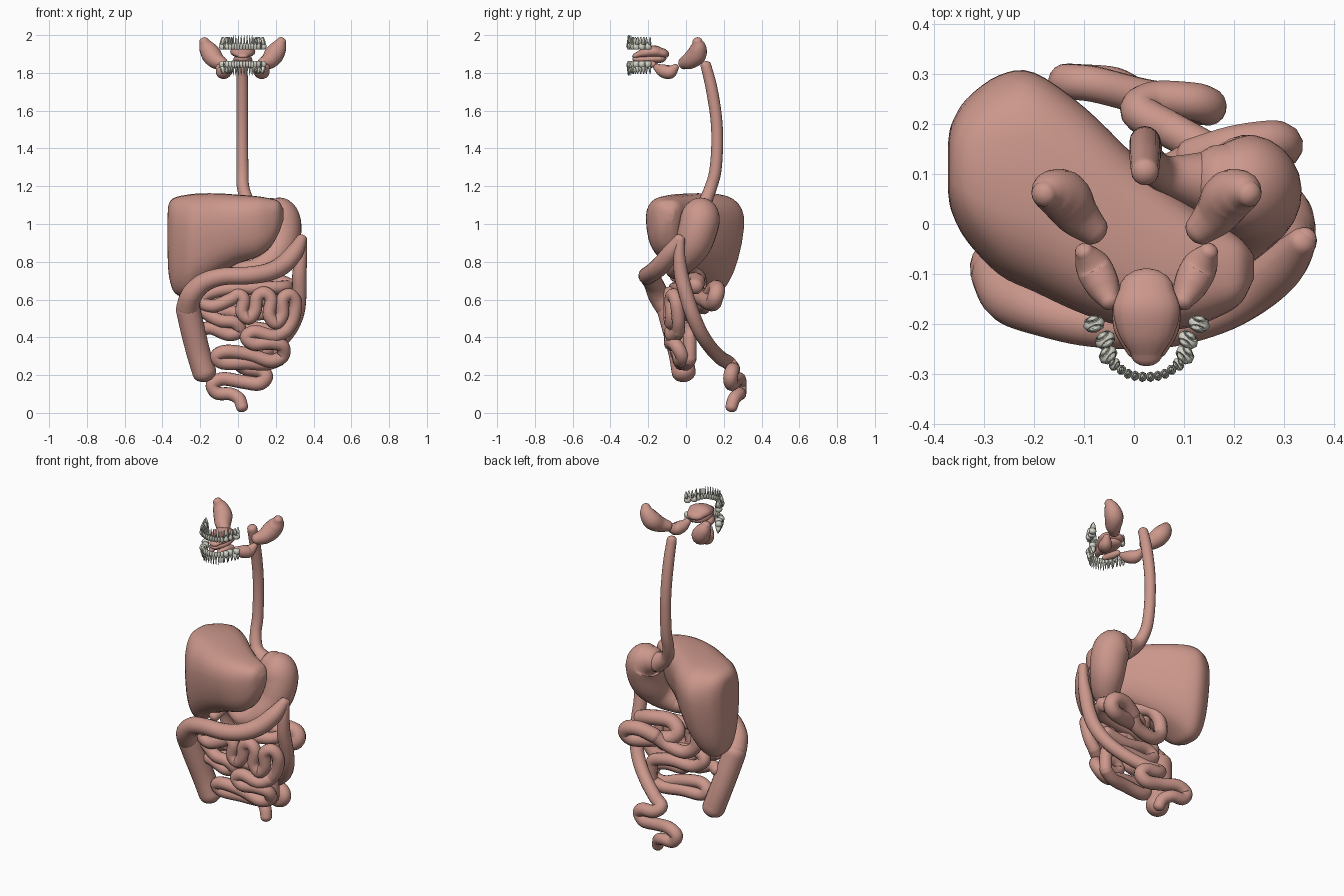
import bpy, bmesh, math
from mathutils import Vector

MID = 0.025  # symmetry plane of the mouth parts


def material(name, rgb):
    m = bpy.data.materials.new(name)
    m.diffuse_color = (*rgb, 1)
    return m


FLESH = material("flesh", (0.60, 0.31, 0.26))
ENAMEL = material("enamel", (0.66, 0.66, 0.58))


def spline(pts, steps):
    """Catmull-Rom through tuples of any length."""
    p = [pts[0]] + list(pts) + [pts[-1]]
    out = []
    for i in range(1, len(p) - 2):
        for k in range(steps):
            t = k / steps
            out.append([0.5 * (2 * b + (c - a) * t + (2 * a - 5 * b + 4 * c - d) * t * t
                               + (3 * b - a - 3 * c + d) * t ** 3)
                        for a, b, c, d in zip(*p[i - 1:i + 3])])
    out.append(list(pts[-1]))
    return out


def skin(bm, rings):
    """Bridge closed rings and cap both ends."""
    vs = [[bm.verts.new(c) for c in r] for r in rings]
    n = len(vs[0])
    for a, b in zip(vs, vs[1:]):
        for i in range(n):
            bm.faces.new((a[i], a[(i + 1) % n], b[(i + 1) % n], b[i]))
    bm.faces.new(vs[0][::-1])
    bm.faces.new(vs[-1])


def finish(bm, name, mat=FLESH):
    bmesh.ops.recalc_face_normals(bm, faces=bm.faces)
    me = bpy.data.meshes.new(name)
    bm.to_mesh(me)
    bm.free()
    me.materials.append(mat)
    for f in me.polygons:
        f.use_smooth = True
    ob = bpy.data.objects.new(name, me)
    bpy.context.collection.objects.link(ob)
    return ob


def tube(name, pts, steps=6, sides=16, flat=1.0, mirror=False):
    """Organ tube through (x, y, z, radius) points with rounded ends."""
    path = spline(pts, steps)
    c = [Vector(p[:3]) for p in path]
    r = [p[3] for p in path]
    t0, t1 = (c[0] - c[1]).normalized(), (c[-1] - c[-2]).normalized()
    caps = [(math.sin(a) * .8, math.cos(a)) for a in (1.45, 1.1, 0.7, 0.35)]
    pos = [c[0] + t0 * r[0] * s for s, _ in caps] + c + [c[-1] + t1 * r[-1] * s for s, _ in caps[::-1]]
    rad = [r[0] * k for _, k in caps] + r + [r[-1] * k for _, k in caps[::-1]]
    rings, u = [], None
    for i, p in enumerate(pos):
        t = (pos[min(i + 1, len(pos) - 1)] - pos[max(i - 1, 0)]).normalized()
        if u is None:
            u = t.orthogonal() if flat == 1 else t.cross(Vector((0, 0, 1)))
        u = (u - t * u.dot(t)).normalized()
        v = t.cross(u)
        rings.append([p + rad[i] * (math.cos(a) * u + flat * math.sin(a) * v)
                      for a in (math.tau * k / sides for k in range(sides))])
    for sx in ((1, -1) if mirror else (1,)):
        bm = bmesh.new()
        skin(bm, [[Vector((MID + (q.x - MID) * sx, q.y, q.z)) for q in g] for g in rings])
        finish(bm, name + ({1: "_left", -1: "_right"}[sx] if mirror else ""))


# Teeth: one half arch as (offset, y, width, roots), mirrored, upper and lower
HALF = [(.008, -.306, .018, 1), (.023, -.304, .017, 1), (.037, -.300, .017, 1), (.050, -.292, .019, 1),
        (.064, -.281, .022, 2), (.077, -.262, .034, 2), (.083, -.232, .036, 2), (.105, -.200, .036, 2)]


def tooth(bm, x, y, w, roots, crown, up):
    ang = math.atan2(y + 0.17, x - MID) + math.pi / 2
    ca, sa = math.cos(ang), math.sin(ang)

    def ring(px, h, rx, ry):
        q = [(px + rx * math.cos(a), ry * math.sin(a)) for a in (math.tau * k / 8 for k in range(8))]
        return [(x + a * ca - b * sa, y + a * sa + b * ca, crown + up * h) for a, b in q]
    hw, th = w / 2, (w * .62 if roots == 2 else .0105)
    edge = .85 if roots == 2 else .4
    skin(bm, [ring(0, 0, hw * .7, th * edge * .7), ring(0, .005, hw, th * edge), ring(0, .017, hw, th),
              ring(0, .029, hw * .75, th * .85), ring(0, .034, hw * .6, th * .6)])
    for s in ((-1, 1) if roots == 2 else (0,)):
        o, k = s * hw * .45, (.42 if s else .65)
        skin(bm, [ring(o, .027, hw * k, th * .75), ring(o * 1.3, .05, hw * k * .7, th * .5),
                  ring(o * 1.2, .077 if s == 0 else .067, hw * .15, th * .15)])


for label, crown, up in (("upper_teeth", 1.923, 1), ("lower_teeth", 1.862, -1)):
    bm = bmesh.new()
    for dx, y, w, roots in HALF:
        for sx in (-1, 1):
            tooth(bm, MID + sx * dx, y, w, roots, crown, up)
    finish(bm, label, ENAMEL)

# Tongue, floor of the mouth and salivary glands
tube("tongue", [(MID, -.26, 1.893, .032), (MID, -.22, 1.905, .056), (MID, -.17, 1.912, .067),
                (MID, -.132, 1.905, .055)], flat=.5)
tube("tongue_root", [(MID, -.26, 1.872, .03), (MID, -.20, 1.872, .05), (MID, -.14, 1.875, .045)], flat=.5)
tube("sublingual_gland", [(.05, -.255, 1.84, .014), (.068, -.21, 1.845, .022), (.078, -.17, 1.845, .016)],
     mirror=True)
tube("submandibular_gland", [(.098, -.155, 1.83, .02), (.112, -.125, 1.812, .034), (.132, -.085, 1.805, .036),
                             (.150, -.055, 1.83, .019)], mirror=True)
tube("parotid_gland", [(.132, -.012, 1.85, .032), (.165, .02, 1.865, .045), (.19, .055, 1.895, .052),
                       (.215, .065, 1.935, .043), (.23, .06, 1.967, .026)], mirror=True)

# Oesophagus
tube("oesophagus", [(.022, .105, 1.84, .028), (.022, .135, 1.72, .031), (.022, .16, 1.56, .031),
                    (.022, .165, 1.42, .031), (.024, .155, 1.28, .032), (.028, .13, 1.19, .033),
                    (.06, .10, 1.11, .038), (.13, .085, 1.06, .06)])

# Stomach
tube("stomach", [(.17, .085, 1.065, .075), (.215, .078, 1.042, .102), (.232, .065, .98, .104),
                 (.222, .035, .89, .097), (.18, -.02, .81, .078), (.10, -.055, .765, .057),
                 (.03, -.045, .765, .042), (-.03, -.01, .78, .036)], sides=24)

# Liver: rounded sections along x as (x, ymin, ymax, zmin, zmax)
STATIONS = [(-.372, .06, .17, .82, 1.06), (-.365, .02, .21, .72, 1.11), (-.335, -.04, .265, .635, 1.14),
            (-.27, -.11, .318, .615, 1.155), (-.20, -.145, .325, .665, 1.162), (-.10, -.19, .255, .735, 1.162),
            (0, -.217, .155, .79, 1.155), (.10, -.215, .06, .825, 1.147), (.17, -.19, .01, .875, 1.135),
            (.215, -.16, -.025, .95, 1.12), (.24, -.11, -.06, 1.02, 1.08)]
bm, rings = bmesh.new(), []
for x, y0, y1, z0, z1 in spline(STATIONS, 4):
    ring = []
    for k in range(32):
        a = math.tau * k / 32
        cy, cz = math.cos(a), math.sin(a)
        cy, cz = (math.copysign(abs(v) ** .68, v) for v in (cy, cz))
        down = (1 - cz) / 2
        if cy > 0:  # back face slopes in toward the lower edge
            cy *= 1 - .42 * down ** 1.5
        else:
            cy *= 1 - .25 * down ** 2
        ring.append((x, (y0 + y1) / 2 + cy * (y1 - y0) / 2, (z0 + z1) / 2 + cz * (z1 - z0) / 2))
    rings.append(ring)
skin(bm, rings)
finish(bm, "liver")

# Gallbladder and pancreas
tube("gallbladder", [(-.12, -.06, .72, .03), (-.10, -.01, .76, .034), (-.07, .04, .82, .018)])

# Large intestine
tube("ascending_colon", [(-.178, -.012, .215, .064), (-.21, -.03, .32, .064), (-.24, -.06, .44, .065),
                         (-.265, -.09, .55, .065)], sides=20)
tube("transverse_colon", [(-.265, -.10, .56, .062), (-.245, -.145, .625, .057), (-.18, -.175, .69, .051),
                          (-.08, -.20, .722, .047), (.05, -.203, .727, .047), (.16, -.175, .745, .048),
                          (.24, -.13, .785, .05), (.30, -.08, .85, .046), (.337, -.035, .92, .029)])
tube("descending_colon", [(.342, -.03, .92, .024), (.335, -.035, .83, .031), (.325, -.025, .73, .038),
                          (.325, 0, .63, .038), (.31, .035, .52, .039), (.26, .08, .42, .038),
                          (.17, .135, .34, .037), (.07, .19, .285, .037)])
tube("sigmoid_colon", [(.07, .19, .285, .037), (.01, .225, .265, .038), (.04, .25, .235, .036),
                       (.12, .245, .225, .038), (.148, .235, .19, .038), (.11, .24, .155, .038),
                       (.02, .255, .165, .036), (-.08, .28, .18, .036), (-.135, .285, .15, .036),
                       (-.11, .285, .105, .035), (-.04, .28, .10, .034), (.005, .255, .075, .034),
                       (.022, .24, .030, .032)])

# Small intestine: duodenum, back folds, then the front coils down to the caecum


def coil(name, pts, r):
    tube(name, [(*p, r) for p in pts], steps=5, sides=12)


coil("duodenum", [(-.03, -.01, .78), (-.09, .04, .77), (-.125, .07, .70), (-.12, .08, .61), (-.05, .09, .56),
                  (.06, .10, .58), (.12, .13, .63)], .038)
coil("back_folds", [(.12, .13, .63), (.20, .155, .66), (.275, .165, .65), (.295, .155, .61), (.25, .14, .58),
                    (.12, .10, .60), (.04, .07, .62), (.02, .05, .66), (.08, .04, .70), (.20, .06, .695),
                    (.27, .05, .67)], .043)
coil("jejunum", [(.27, .05, .67), (.23, -.02, .665), (.10, -.05, .66), (-.06, -.06, .655), (-.17, -.06, .625),
                 (-.19, -.07, .585), (-.13, -.08, .565), (-.04, -.08, .60), (.0, -.08, .625), (.03, -.085, .60),
                 (.02, -.085, .535), (.055, -.085, .50), (.09, -.085, .54), (.10, -.085, .61), (.14, -.085, .635),
                 (.175, -.085, .60), (.165, -.085, .52), (.20, -.08, .475), (.235, -.075, .52), (.235, -.08, .60),
                 (.275, -.065, .625), (.305, -.05, .58), (.29, -.04, .49), (.255, -.04, .435)], .035)
coil("ileum", [(.255, -.04, .435), (.19, -.07, .405), (.09, -.08, .43), (.045, -.08, .40), (.085, -.08, .365),
               (.17, -.07, .37), (.235, -.05, .355), (.235, -.02, .30), (.17, -.03, .275), (.06, -.04, .31),
               (-.06, -.05, .325), (-.115, -.04, .30), (-.08, -.03, .265), (.04, -.02, .265), (.15, .0, .26),
               (.22, .02, .285)], .036)
coil("right_coils", [(-.18, -.05, .535), (-.10, -.07, .49), (-.02, -.07, .48), (.01, -.05, .435),
                     (-.05, -.05, .415), (-.14, -.05, .45), (-.19, -.03, .44)], .035)
coil("inner_coils", [(.20, .0, .54), (.06, .0, .52), (-.08, .0, .54), (-.13, .01, .50),
                     (-.06, .02, .45), (.08, .02, .45), (.20, .02, .42), (.22, .02, .36), (.22, .02, .285)], .036)
